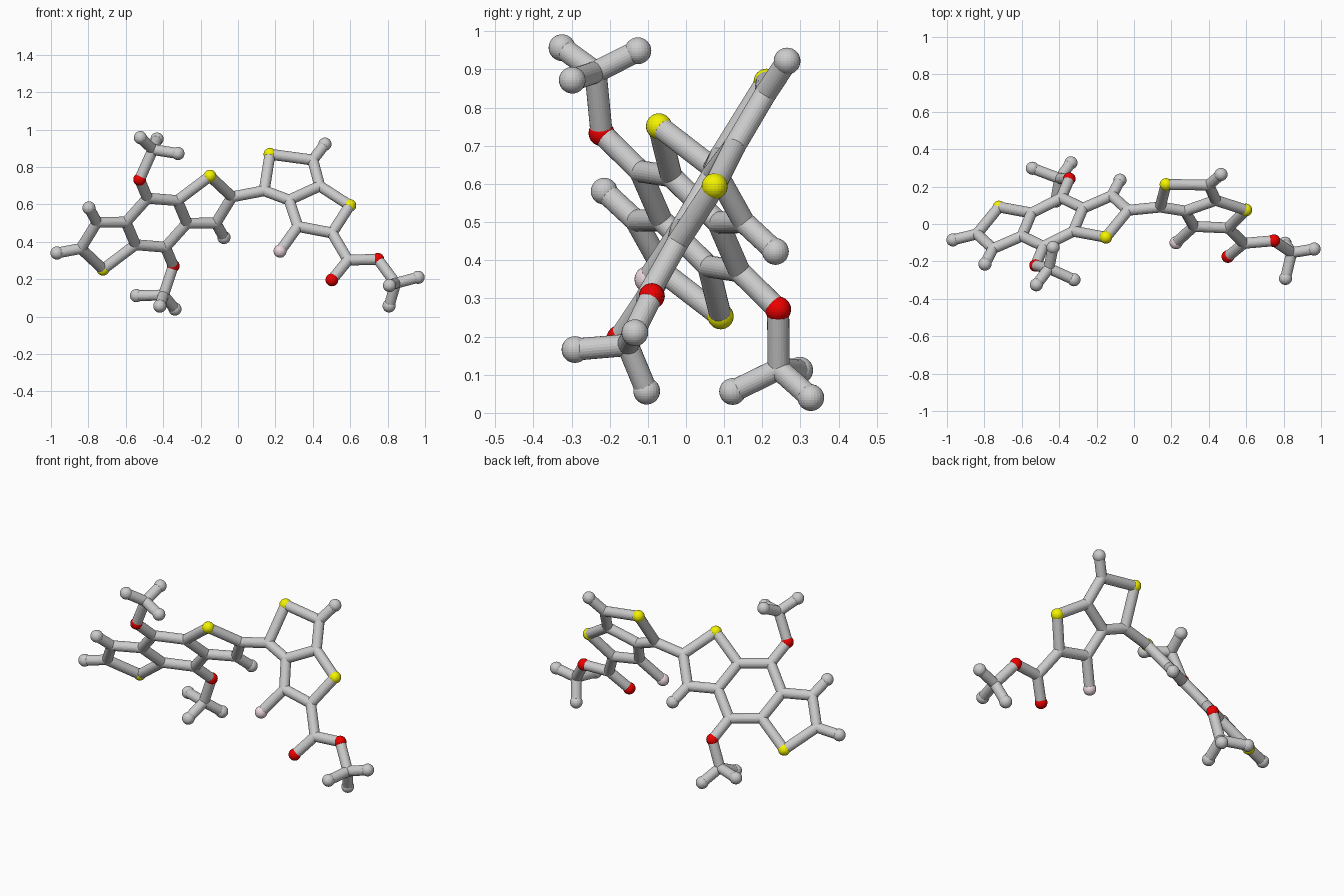
import bpy, bmesh
from mathutils import Vector, Matrix

if "Cube" in bpy.data.objects:
    bpy.data.objects.remove(bpy.data.objects["Cube"])

STICK, JOINT, BALL = 0.029, 0.0295, 0.035
SIDES = 24


def material(name, rgb):
    m = bpy.data.materials.new(name)
    m.diffuse_color = (*rgb, 1)
    m.use_nodes = True
    m.node_tree.nodes["Principled BSDF"].inputs["Base Color"].default_value = m.diffuse_color
    return m


RED = material("red", (0.85, 0.0, 0.0))
YELLOW = material("yellow", (0.9, 0.9, 0.0))
PINK = material("pale_pink", (0.85, 0.7, 0.74))


def finish(bm, name, mat=None):
    me = bpy.data.meshes.new(name)
    bm.to_mesh(me)
    bm.free()
    ob = bpy.data.objects.new(name, me)
    bpy.context.collection.objects.link(ob)
    if mat:
        me.materials.append(mat)


def balls(name, points, radius=BALL, mat=None):
    bm = bmesh.new()
    for p in points:
        bmesh.ops.create_uvsphere(bm, u_segments=SIDES, v_segments=16, radius=radius,
                                  matrix=Matrix.Translation(p))
    finish(bm, name, mat)


def sticks(name, pairs):
    bm = bmesh.new()
    for a, b in pairs:
        d = b - a
        mat = Matrix.Translation((a + b) / 2) @ d.to_track_quat('Z', 'Y').to_matrix().to_4x4()
        bmesh.ops.create_cone(bm, cap_ends=True, segments=SIDES, radius1=STICK,
                              radius2=STICK, depth=d.length, matrix=mat)
    finish(bm, name)


# Left fused rings: flat and point-symmetric, so one half is given as (x, z) offsets
def left(sign):
    half = {"S": (.286, .249), "Ca": (.404, .138), "Cb": (.318, -.002), "Cc": (.163, -.003),
            "Cd": (.112, .118), "Ce": (-.048, .131), "O": (-.09, .231), "H": (.361, -.079)}
    return {k: Vector((-.436 + sign * x, .01 + sign * (.44 * x - .83 * z), .502 + sign * z))
            for k, (x, z) in half.items()}


P, Q = left(1), left(-1)
end_tip = Vector((-.968, -.085, .34))
bonds = [(Q["Ca"], end_tip)]
for h, other in ((P, Q), (Q, P)):
    chain = ["S", "Ca", "Cb", "Cc", "Cd", "S"]
    bonds += [(h[a], h[b]) for a, b in zip(chain, chain[1:])]
    bonds += [(h["Cd"], h["Ce"]), (h["Ce"], other["Cc"]), (h["Ce"], h["O"]), (h["Cb"], h["H"])]
sticks("left_ring_sticks", bonds)
balls("left_ring_joints", [h[k] for h in (P, Q) for k in ("Ca", "Cb", "Cc", "Cd", "Ce")], JOINT)
balls("left_ring_tips", [P["H"], Q["H"], end_tip])

# Right fused rings and side group: flat, y follows the tilted plane
R = {k: Vector((x, .075 + .071 * (x - .599) + .608 * (z - .594), z)) for k, (x, z) in {
    "C1": (.14, .673), "S1": (.171, .868), "C2": (.40, .837), "H": (.465, .922),
    "C3": (.437, .698), "C4": (.273, .623), "S2": (.598, .594), "C5": (.503, .447),
    "C6": (.32, .482), "F": (.225, .35), "C7": (.588, .302), "O1": (.502, .196),
    "O2": (.748, .306)}.items()}
links = "C1-S1 S1-C2 C2-H C2-C3 C3-C4 C4-C1 C3-S2 S2-C5 C5-C6 C6-C4 C6-F C5-C7 C7-O1 C7-O2"
sticks("right_ring_sticks", [(R[a], R[b]) for a, b in (s.split("-") for s in links.split())])
balls("right_ring_joints", [R["C%d" % i] for i in range(1, 8)], JOINT)
balls("right_ring_tip", [R["H"]])

# Link between the two ring systems
sticks("middle_link_stick", [(P["Ca"], R["C1"])])

# Three-pronged end groups: base, centre, three tips
prongs = {
    "upper": (P["O"], (-.455, -.237, .893),
              [(-.522, -.325, .957), (-.433, -.126, .949), (-.321, -.298, .872)]),
    "lower": (Q["O"], (-.398, .243, .115),
              [(-.543, .298, .112), (-.418, .122, .056), (-.337, .327, .04)]),
    "right": (R["O2"], (.843, -.153, .178),
              [(.963, -.134, .21), (.808, -.103, .057), (.81, -.291, .166)])}
for side, (base, centre, tips) in prongs.items():
    c = Vector(centre)
    tips = [Vector(t) for t in tips]
    sticks(side + "_prong_sticks", [(base, c)] + [(c, t) for t in tips])
    balls(side + "_prong_joint", [c], JOINT)
    balls(side + "_prong_tips", tips)

# Coloured balls
balls("yellow_balls", [P["S"], Q["S"], R["S1"], R["S2"]], .034, YELLOW)
balls("red_balls", [P["O"], Q["O"], R["O1"], R["O2"]], .034, RED)
balls("pink_ball", [R["F"]], BALL, PINK)
